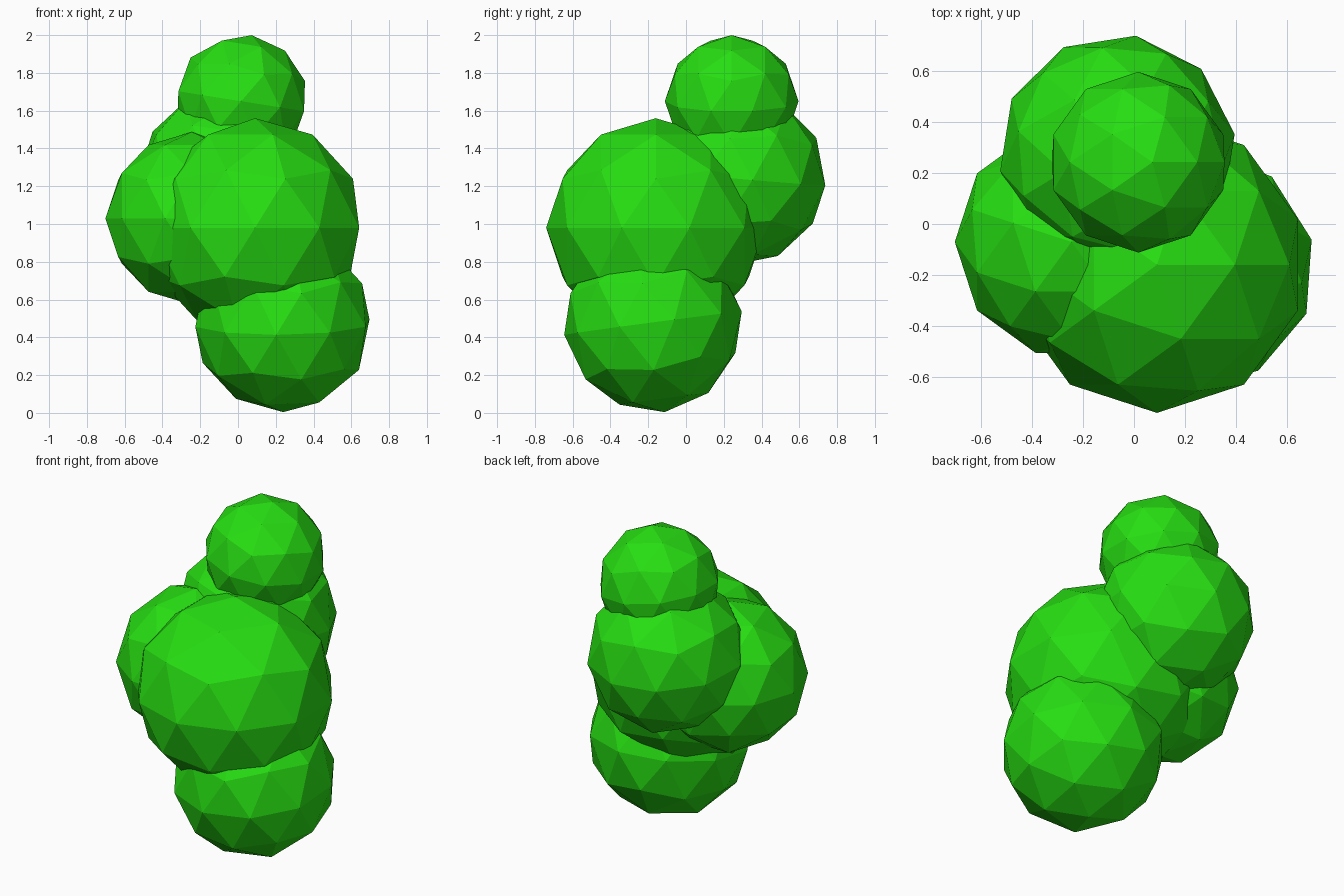
import bpy
import math

if "Cube" in bpy.data.objects:
    bpy.data.objects.remove(bpy.data.objects["Cube"])

# Single leaf colour
green = bpy.data.materials.new("leaf_green")
green.diffuse_color = (0.02, 0.73, 0.006, 1.0)
green.use_nodes = True
green.node_tree.nodes["Principled BSDF"].inputs["Base Color"].default_value = green.diffuse_color


def leaf_clump(name, centre, radius, tilt=(0, 0, 0)):
    """Flat-shaded low-poly ball of foliage."""
    bpy.ops.mesh.primitive_ico_sphere_add(
        subdivisions=2, radius=radius, location=centre,
        rotation=[math.radians(a) for a in tilt])
    ball = bpy.context.object
    ball.name = name
    ball.data.materials.append(green)
    bpy.ops.object.shade_flat()
    return ball


# Five overlapping clumps, from the bottom up
leaf_clump("bottom_clump", (0.235, -0.175, 0.475), 0.475, (7.5, 0, -4))
leaf_clump("front_clump", (0.09, -0.16, 0.98), 0.58)
leaf_clump("left_clump", (-0.245, -0.07, 1.03), 0.457, (0, 0, 18))
leaf_clump("back_clump", (-0.065, 0.28, 1.245), 0.465, (-5, 0, -9))
leaf_clump("top_clump", (0.017, 0.242, 1.65), 0.354, (0, 9, 0))
